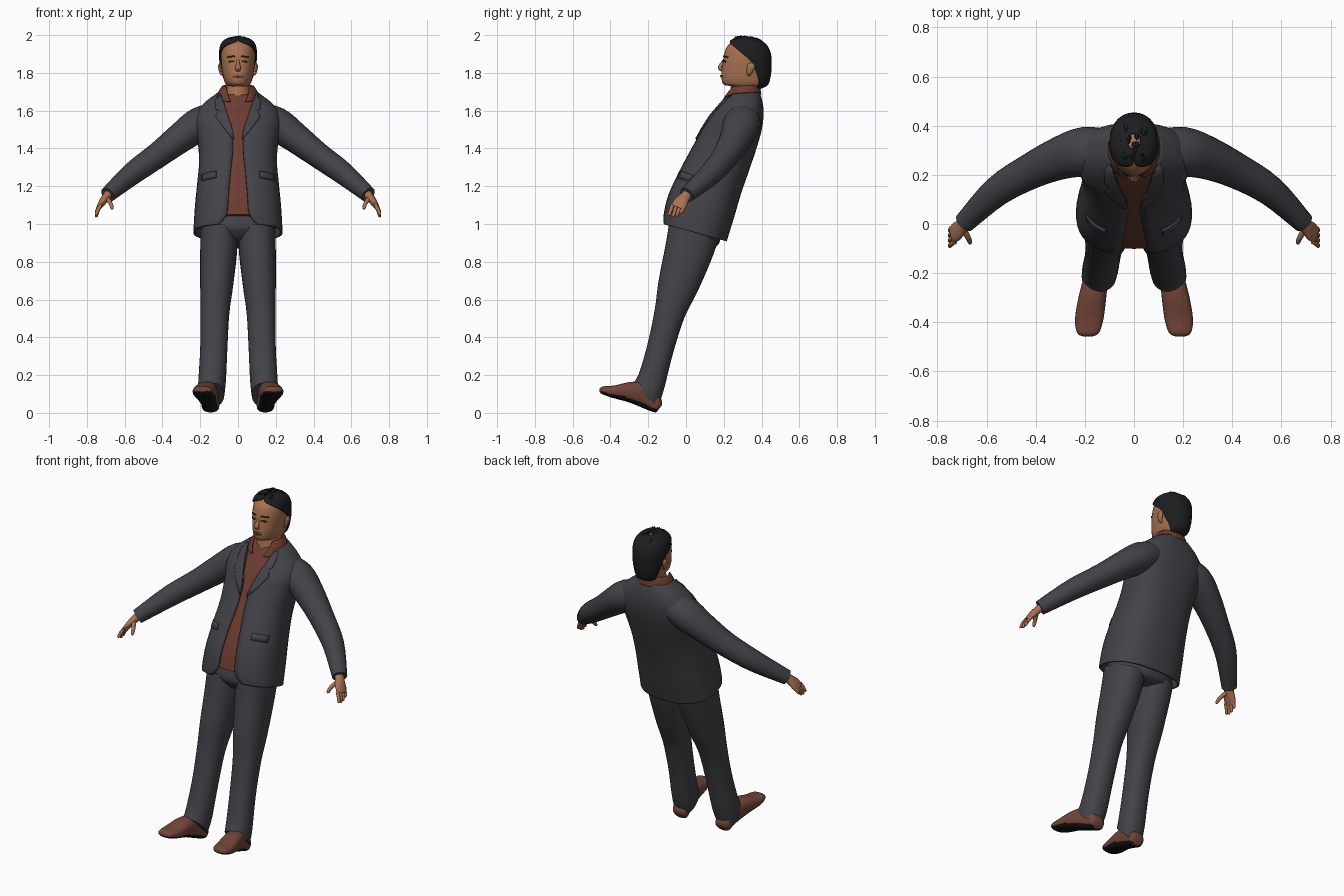
import bpy, bmesh, math, random
from mathutils import Vector

cube = bpy.data.objects.get("Cube")
if cube:
    bpy.data.objects.remove(cube)


def material(name, r, g, b):
    m = bpy.data.materials.new(name)
    m.use_nodes = True
    m.diffuse_color = (r, g, b, 1)
    node = m.node_tree.nodes["Principled BSDF"]
    node.inputs["Base Color"].default_value = (r, g, b, 1)
    node.inputs["Roughness"].default_value = 0.8
    return m


SUIT = material("charcoal cloth", .055, .055, .065)
SHIRT = material("rust shirt", .15, .045, .03)
SKIN = material("skin", .40, .17, .085)
HAIR = material("black hair", .012, .013, .014)
LEATHER = material("brown leather", .17, .06, .04)
SOLE = material("black rubber", .008, .008, .008)
LIPS = material("lips", .22, .08, .05)
DARK = material("brow brown", .05, .025, .015)


def smooth(rows, k=4):
    """Catmull-Rom resampling of rows of numbers."""
    out = []
    for i in range(len(rows) - 1):
        quad = [rows[max(0, min(len(rows) - 1, i + d))] for d in (-1, 0, 1, 2)]
        for s in range(k):
            t = s / k
            out.append(tuple(.5 * (2*b + (c - a)*t + (2*a - 5*b + 4*c - d)*t*t
                                   + (3*b - a - 3*c + d)*t**3) for a, b, c, d in zip(*quad)))
    return out + [tuple(rows[-1])]


def skin_grid(name, grid, mat, closed=True, thick=0, angle=50):
    """Mesh a grid of points; closed grids wrap round and get end caps."""
    bm = bmesh.new()
    vs = [[bm.verts.new(p) for p in row] for row in grid]
    n = len(grid[0])
    for a, b in zip(vs, vs[1:]):
        for j in range(n if closed else n - 1):
            k = (j + 1) % n
            bm.faces.new((a[j], a[k], b[k], b[j]))
    if closed:
        bm.faces.new(vs[0])
        bm.faces.new(vs[-1])
    bmesh.ops.remove_doubles(bm, verts=bm.verts, dist=1e-5)
    bmesh.ops.recalc_face_normals(bm, faces=bm.faces)
    me = bpy.data.meshes.new(name)
    bm.to_mesh(me)
    bm.free()
    me.materials.append(mat)
    ob = bpy.data.objects.new(name, me)
    bpy.context.collection.objects.link(ob)
    if thick:
        mod = ob.modifiers.new("thickness", "SOLIDIFY")
        mod.thickness, mod.offset = thick, 0
    bpy.ops.object.select_all(action='DESELECT')
    ob.select_set(True)
    bpy.context.view_layer.objects.active = ob
    bpy.ops.object.shade_smooth_by_angle(angle=math.radians(angle))
    return ob


def power(v, p):
    return math.copysign(abs(v) ** p, v)


def ring_point(row, t, p):
    """Row: centre x, half width, front y, front z, back y, back z; t = 0 is front."""
    x, hw, yf, zf, yb, zb = row[:6]
    d = (1 - power(math.cos(t), p)) / 2
    return Vector((x + hw * power(math.sin(t), p), yf + (yb - yf)*d, zf + (zb - zf)*d))


def loft(name, rows, mat, p=1.0, n=32, sx=1):
    grid = [[ring_point(r, math.tau * j / n, p) for j in range(n)] for r in smooth(rows)]
    for q in (q for row in grid for q in row):
        q.x *= sx
    return skin_grid(name, grid, mat)


def open_loft(name, rows, mat, p=1.0, thick=.012, n=40):
    """Loft whose seventh number is the angle where the front opening ends."""
    grid = []
    for r in smooth(rows):
        a = max(r[6], 0)
        grid.append([ring_point(r, a + (math.tau - 2*a) * j / n, p) for j in range(n + 1)])
    return skin_grid(name, grid, mat, False, thick)


def opening(g, hw, p):
    return math.asin(min(1, g / hw) ** (1 / p))


def patch(name, rows, outline, mat, p, lift, thick, sx=1, n=6):
    """Thin plate on the front of a loft; outline rows are height, inner x, outer x."""
    fine, grid = smooth(rows), []
    for z, x0, x1 in outline:
        a, b = next((a, b) for a, b in zip(fine, fine[1:]) if a[3] <= z <= b[3])
        f = (z - a[3]) / max(b[3] - a[3], 1e-6)
        row = [u + (v - u) * f for u, v in zip(a, b)]
        pts = [ring_point(row, opening(abs(x0 + (x1 - x0)*j/n), row[1], p), p) for j in range(n + 1)]
        for j, q in enumerate(pts):
            q.x = sx * (x0 + (x1 - x0) * j / n)
            q.y -= lift
        grid.append(pts)
    return skin_grid(name, grid, mat, False, thick, 30)


def tube(name, path, mat, sx=1, n=16, ref=(0, 1, 0)):
    """Path rows: x, y, z, radius along ref, other radius."""
    rows, grid = smooth(path), []
    pts = [Vector(r[:3]) for r in rows]
    for i, r in enumerate(rows):
        t = (pts[min(i + 1, len(pts) - 1)] - pts[max(i - 1, 0)]).normalized()
        u = (Vector(ref) - t * t.dot(Vector(ref))).normalized()
        v = t.cross(u)
        ring = [pts[i] + u*r[3]*math.cos(a) + v*r[4]*math.sin(a)
                for a in (math.tau * j / n for j in range(n))]
        grid.append([Vector((q.x * sx, q.y, q.z)) for q in ring])
    return skin_grid(name, grid, mat)


# Jacket, open at the front, over a closed shirt
BOX = .8
torso = [(0, .23, -.12, 1.0, .21, .91), (0, .228, -.115, 1.05, .222, .95),
         (0, .222, -.09, 1.15, .25, 1.04), (0, .21, -.035, 1.27, .285, 1.16),
         (0, .2, .03, 1.39, .33, 1.29), (0, .21, .09, 1.5, .37, 1.41),
         (0, .225, .125, 1.56, .395, 1.5), (0, .21, .165, 1.61, .405, 1.58),
         (0, .165, .195, 1.65, .4, 1.64), (0, .105, .22, 1.685, .385, 1.695)]
gaps = [.1, .06, .05, .04, .027, .03, .05, .065, .08, .09]
open_loft("jacket", [r + (opening(g, r[1], BOX),) for r, g in zip(torso, gaps)], SUIT, BOX)
inner = [(0, hw * .94, yf + .014, zf, yb - .016, zb) for _, hw, yf, zf, yb, zb in torso[1:]]
loft("shirt", inner, SHIRT, BOX)
open_loft("shirt_collar", [(0, .112, .185, 1.645, .395, 1.685, .35),
                           (0, .098, .205, 1.69, .39, 1.715, .6),
                           (0, .08, .225, 1.725, .38, 1.735, .85)], SHIRT, 1, .008)

# Trouser seat joining the legs
loft("trouser_seat", [(0, .04, -.05, .92, .1, .87), (0, .15, -.08, .96, .155, .88),
                      (0, .195, -.088, 1.0, .18, .91), (0, .19, -.06, 1.1, .2, 1.02)], SUIT, .85)

leg = [(.143, .07, -.275, .16, -.15, .03), (.137, .073, -.245, .22, -.118, .12),
       (.128, .072, -.2, .38, -.07, .31), (.122, .076, -.165, .55, -.01, .5),
       (.113, .087, -.145, .7, .06, .64), (.103, .097, -.11, .88, .13, .8),
       (.1, .099, -.09, 1.0, .17, .91)]
shoe = [(.188, .02, -.457, .112, -.457, .128), (.187, .045, -.445, .1, -.44, .14),
        (.182, .058, -.39, .08, -.38, .145), (.168, .056, -.3, .055, -.28, .165),
        (.152, .048, -.22, .022, -.18, .15), (.145, .046, -.17, .004, -.13, .07),
        (.144, .025, -.155, .005, -.128, .04)]
arm = [(.1, .3, 1.57, .085, .075), (.2, .295, 1.53, .1, .09), (.3, .268, 1.46, .088, .08),
       (.42, .215, 1.368, .073, .068), (.555, .135, 1.27, .062, .06), (.69, .005, 1.155, .043, .042)]
palm = [(.675, .02, 1.17, .026, .024), (.7, -.008, 1.14, .03, .022),
        (.722, -.03, 1.11, .04, .018), (.738, -.045, 1.085, .035, .012)]
lapel = [(1.45, .02, .024), (1.5, .03, .068), (1.57, .052, .118), (1.6, .062, .1),
         (1.61, .066, .118), (1.65, .08, .12), (1.68, .088, .105)]

for side, sx in (("left", 1), ("right", -1)):
    # Legs and shoes
    loft(side + "_trouser_leg", leg, SUIT, .9, sx=sx)
    foot = loft(side + "_shoe", shoe, LEATHER, .8, sx=sx)
    foot.data.materials.append(SOLE)
    down = Vector((0, -.29, -.96))
    for f in foot.data.polygons:
        f.material_index = int(f.normal.dot(down) > .45)
    # Sleeves and hands
    tube(side + "_sleeve", arm, SUIT, sx, 24)
    tube(side + "_palm", palm, SKIN, sx, ref=(0, 1, 0))
    for i, finger in enumerate(("index", "middle", "ring", "little")):
        y = -.072 + .021 * i
        drop = (.05, .058, .054, .04)[i]
        tube(f"{side}_{finger}_finger",
             [(.728, y, 1.1, .01, .01), (.744, y - .01, 1.1 - drop*.6, .01, .01),
              (.75, y - .018, 1.1 - drop, .008, .008), (.75, y - .02, 1.095 - drop, .003, .003)],
             SKIN, sx, 10)
    tube(side + "_thumb", [(.695, -.02, 1.135, .014, .013), (.675, -.055, 1.11, .012, .011),
                           (.667, -.075, 1.085, .009, .009), (.666, -.08, 1.078, .003, .003)],
         SKIN, sx, 10)
    # Lapels and pocket flaps
    patch(side + "_lapel", torso, lapel, SUIT, BOX, .011, .007, sx)
    patch(side + "_pocket_flap", torso, [(1.25, .115, .19), (1.285, .115, .192)],
          SUIT, BOX, .012, .007, sx)

# Neck and head
loft("neck", [(0, .07, .22, 1.63, .37, 1.64), (0, .064, .235, 1.71, .375, 1.7),
              (0, .064, .24, 1.78, .39, 1.74)], SKIN)
head = [(0, .03, .205, 1.735, .33, 1.715), (0, .058, .192, 1.75, .385, 1.715),
        (0, .074, .187, 1.79, .422, 1.735), (0, .084, .193, 1.84, .436, 1.78),
        (0, .089, .2, 1.89, .44, 1.83), (0, .089, .215, 1.935, .438, 1.89),
        (0, .079, .24, 1.962, .42, 1.935), (0, .055, .272, 1.978, .39, 1.962),
        (0, .02, .31, 1.984, .36, 1.978)]
loft("head", head, SKIN, .92)
starts = [2.4, 2.25, 2.0, 1.75, 1.05, .15, 0, 0]
open_loft("hair", [(0, r[1] + .006, r[2] - .004, r[3] + .005, r[4] + .008, r[5] + .005, a)
                   for r, a in zip(head[1:], starts)], HAIR, .92, .01)

# Short tufts along the crown
random.seed(4)
for i in range(26):
    x, y = random.uniform(-.055, .055), random.uniform(.26, .4)
    z = 1.978 - 5 * x * x - 2.2 * max(0, y - .32) ** 2 - 4 * max(0, .3 - y) ** 2
    tube(f"hair_tuft_{i + 1}", [(x, y + .012, z - .012, .014, .014), (x, y, z + .008, .01, .01),
                                (x * 1.1, y - .012, z + .018, .002, .002)], HAIR, 1, 6, (1, 0, 0))

# Face
tube("nose", [(0, .208, 1.875, .007, .008), (0, .192, 1.85, .009, .01),
              (0, .18, 1.826, .016, .011), (0, .195, 1.811, .012, .006)], SKIN, 1, 12, (1, 0, 0))
for side, sx in (("left", 1), ("right", -1)):
    patch(side + "_eye", head, [(1.859, .022, .046), (1.867, .02, .049)], DARK, .92, .002, .004, sx)
    patch(side + "_eyebrow", head, [(1.885, .016, .055), (1.892, .018, .058)],
          DARK, .92, .003, .005, sx)
    patch(side + "_lip", head, [(1.776, 0, .022), (1.784, 0, .027), (1.79, 0, .018)],
          LIPS, .92, .003, .006, sx)
    tube(side + "_ear", [(.078, .335, 1.785, .006, .004), (.09, .335, 1.8, .014, .008),
                         (.097, .345, 1.835, .021, .009), (.094, .35, 1.852, .008, .004)],
         SKIN, sx, 12)
